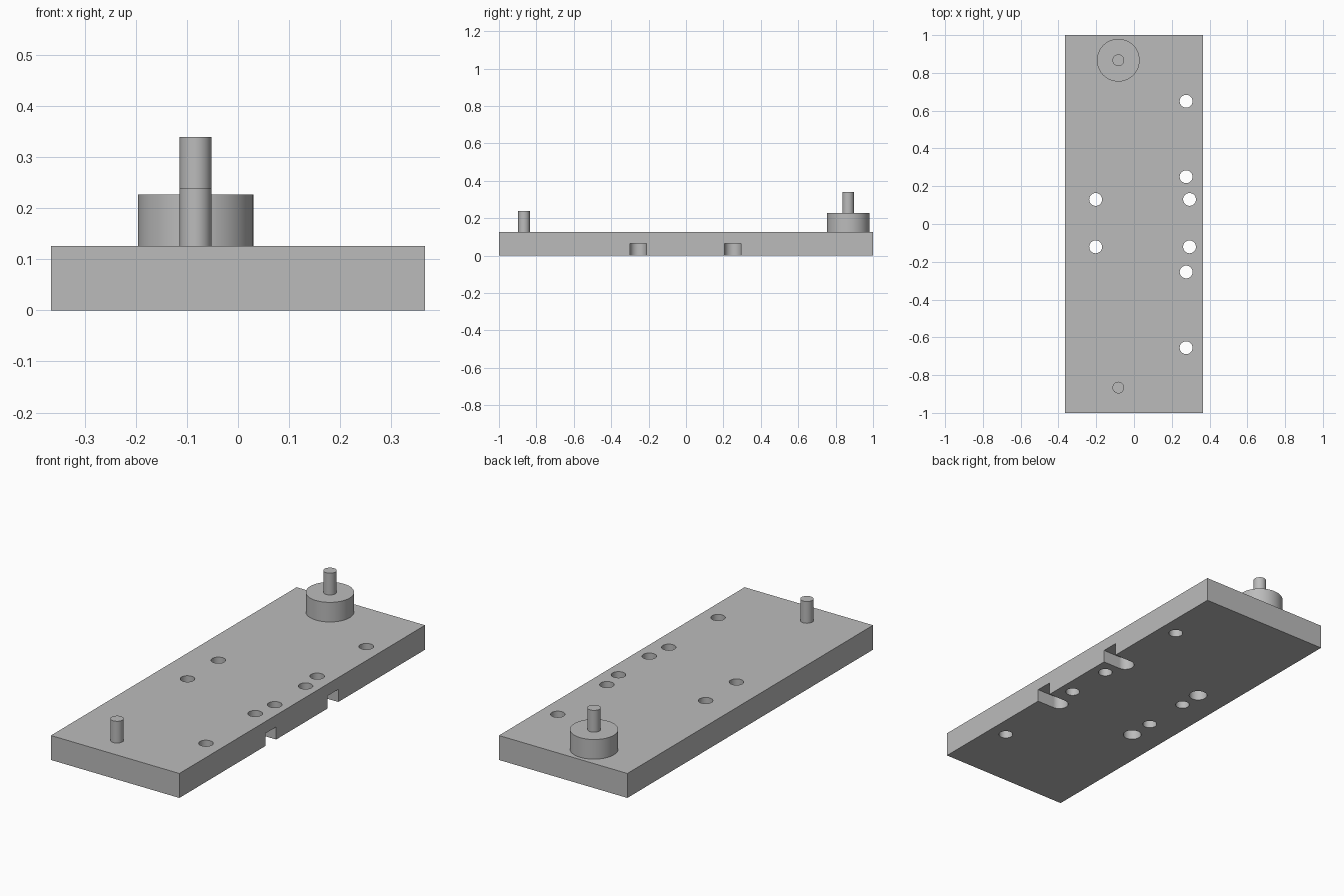
import bpy
import math

cube = bpy.data.objects.get("Cube")
if cube:
    bpy.data.objects.remove(cube, do_unlink=True)

THICK = 0.126      # plate thickness
RECESS = 0.065     # depth of underside recesses
PIN_X = -0.083

grey = bpy.data.materials.new("plain grey")
grey.use_nodes = True
colour = (0.5, 0.5, 0.5, 1)
grey.diffuse_color = colour
grey.node_tree.nodes["Principled BSDF"].inputs["Base Color"].default_value = colour


def box(name, x0, x1, y0, y1, z0, z1):
    bpy.ops.mesh.primitive_cube_add(
        size=1, location=((x0 + x1) / 2, (y0 + y1) / 2, (z0 + z1) / 2))
    ob = bpy.context.object
    ob.name = name
    ob.scale = (x1 - x0, y1 - y0, z1 - z0)
    bpy.ops.object.transform_apply(location=True, rotation=True, scale=True)
    ob.data.materials.append(grey)
    return ob


def cylinder(name, x, y, radius, z0, z1):
    bpy.ops.mesh.primitive_cylinder_add(
        vertices=48, radius=radius, depth=z1 - z0, location=(x, y, (z0 + z1) / 2))
    ob = bpy.context.object
    ob.name = name
    ob.data.materials.append(grey)
    return ob


def smooth(ob):
    bpy.ops.object.select_all(action='DESELECT')
    ob.select_set(True)
    bpy.context.view_layer.objects.active = ob
    bpy.ops.object.shade_smooth_by_angle(angle=math.radians(30))


def cut(target, cutter):
    cutter.hide_render = True
    mod = target.modifiers.new("cut", 'BOOLEAN')
    mod.operation = 'DIFFERENCE'
    mod.solver = 'EXACT'
    mod.object = cutter
    bpy.context.view_layer.objects.active = target
    bpy.ops.object.modifier_apply(modifier=mod.name)
    bpy.data.objects.remove(cutter, do_unlink=True)


# Base plate
plate = box("base_plate", -0.366, 0.366, -1, 1, 0, THICK)

# Underside recesses: round pockets on one side, open round-ended slots on the other
for y in (0.25, -0.256):
    cut(plate, cylinder("pocket_cutter", -0.203, y, 0.044, -0.1, RECESS))
    cut(plate, cylinder("slot_end_cutter", 0.267, y, 0.044, -0.1, RECESS))
    cut(plate, box("slot_cutter", 0.267, 0.5, y - 0.044, y + 0.044, -0.1, RECESS))

# Through holes
holes = [(0.276, y) for y in (0.65, 0.25, -0.254, -0.655)]
holes += [(x, y) for x in (-0.203, 0.294) for y in (0.13, -0.121)]
for x, y in holes:
    cut(plate, cylinder("hole_cutter", x, y, 0.034, -0.1, 0.3))
smooth(plate)

# Front pin, and back boss with its taller pin
smooth(cylinder("front_pin", PIN_X, -0.866, 0.031, THICK - 0.02, 0.238))
smooth(cylinder("back_boss", PIN_X, 0.867, 0.113, THICK - 0.02, 0.227))
smooth(cylinder("back_pin", PIN_X, 0.867, 0.031, 0.2, 0.339))
